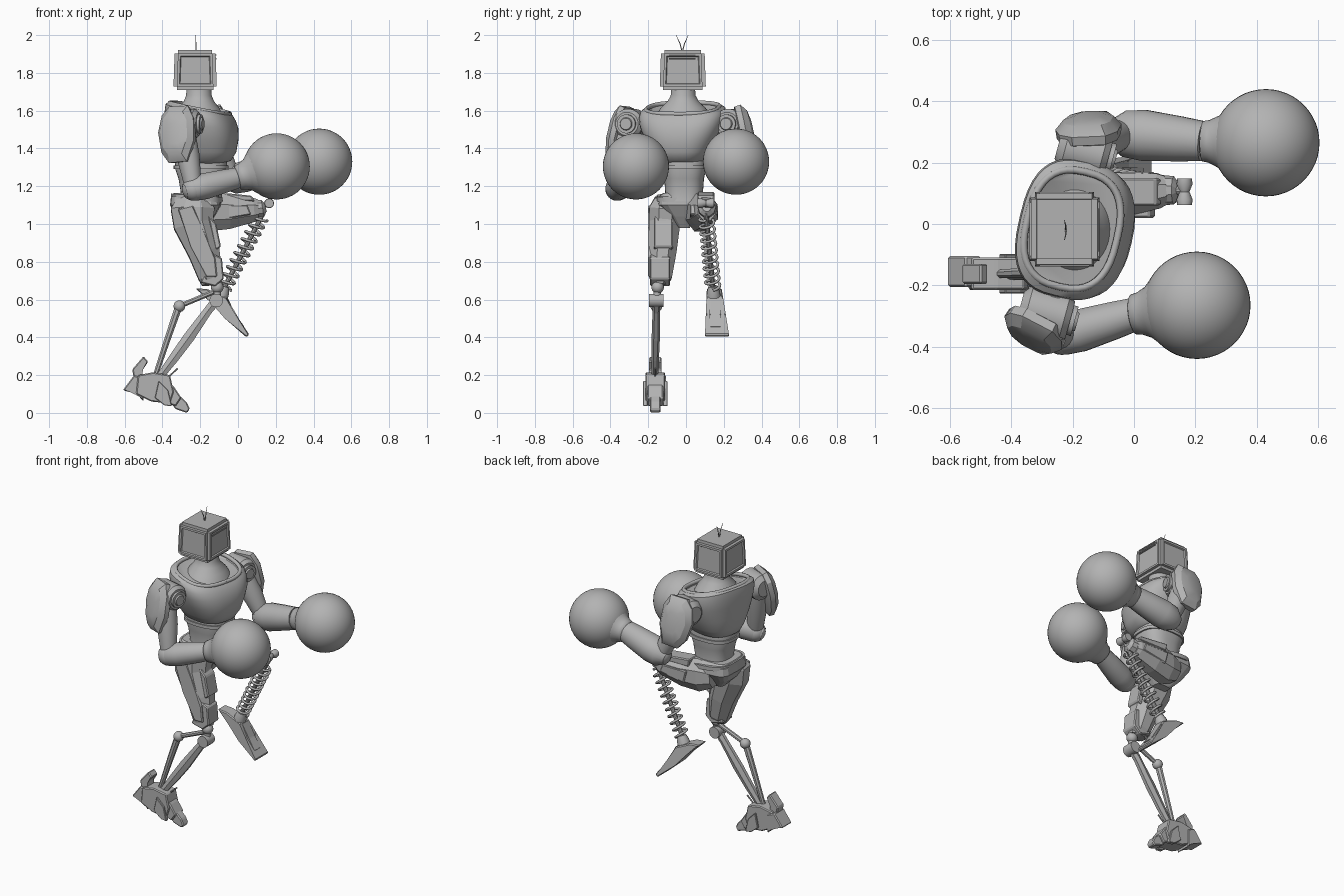
import bpy
import bmesh
import math
from mathutils import Vector, Matrix

default_cube = bpy.data.objects.get("Cube")
if default_cube:
    bpy.data.objects.remove(default_cube, do_unlink=True)

GREY = (0.45, 0.45, 0.45, 1)
metal = bpy.data.materials.new("plain_grey_metal")
metal.use_nodes = True
metal.diffuse_color = GREY
metal.node_tree.nodes["Principled BSDF"].inputs["Base Color"].default_value = GREY


def finish(name, bm, smooth=35, matrix=None):
    """Turn a bmesh into a named, coloured and shaded object."""
    if matrix:
        bm.transform(matrix)
    bmesh.ops.recalc_face_normals(bm, faces=bm.faces)
    mesh = bpy.data.meshes.new(name)
    bm.to_mesh(mesh)
    bm.free()
    mesh.materials.append(metal)
    obj = bpy.data.objects.new(name, mesh)
    bpy.context.collection.objects.link(obj)
    if smooth:
        bpy.ops.object.select_all(action='DESELECT')
        obj.select_set(True)
        bpy.context.view_layer.objects.active = obj
        bpy.ops.object.shade_smooth_by_angle(angle=math.radians(smooth))
    return obj


def loft(name, rings, smooth=35, matrix=None):
    """Skin equal rings of points and cap both ends."""
    bm = bmesh.new()
    rows = [[bm.verts.new(p) for p in ring] for ring in rings]
    count = len(rows[0])
    for low, high in zip(rows, rows[1:]):
        for i in range(count):
            j = (i + 1) % count
            bm.faces.new((low[i], low[j], high[j], high[i]))
    bm.faces.new(rows[0])
    bm.faces.new(rows[-1])
    return finish(name, bm, smooth, matrix)


def limb(name, stations, sides=20, smooth=35):
    """Sweep a section along points; each station is point, radius[, y radius]."""
    points = [Vector(s[0]) for s in stations]
    side, rings = None, []
    turn = math.pi / sides
    for i, station in enumerate(stations):
        tangent = (points[min(i + 1, len(points) - 1)] - points[max(i - 1, 0)]).normalized()
        if side is None:
            side = Vector((1, 0, 0)) if abs(tangent.y) > 0.9 else Vector((0, 1, 0))
        side = (side - tangent * side.dot(tangent)).normalized()
        up = side.cross(tangent)
        ru, rv = station[1], station[-1]
        rings.append([points[i] + up * ru * math.cos(turn * (2 * k + 1))
                      + side * rv * math.sin(turn * (2 * k + 1)) for k in range(sides)])
    return loft(name, rings, smooth)


def oval(x, z, rx, ry, power=2.6, tilt=0.0, sides=40):
    """Rounded oval ring around the vertical axis, optionally tilted forwards."""
    ring = []
    for k in range(sides):
        c, s = math.cos(math.tau * k / sides), math.sin(math.tau * k / sides)
        px = x + rx * math.copysign(abs(c) ** (2 / power), c)
        py = ry * math.copysign(abs(s) ** (2 / power), s)
        ring.append((px, py, z - tilt * px))
    return ring


def prism(name, outline, left, right, bevel=0.006):
    """Extrude a side outline between two y limits, which may depend on height."""
    limit = lambda y, z: y(z) if callable(y) else y
    bm = bmesh.new()
    a, b = [[bm.verts.new((x, limit(y, z), z)) for x, z in outline] for y in (left, right)]
    bm.faces.new(a)
    bm.faces.new(b)
    for i in range(len(a)):
        j = (i + 1) % len(a)
        bm.faces.new((a[i], a[j], b[j], b[i]))
    bmesh.ops.bevel(bm, geom=bm.edges[:], offset=bevel, segments=1, affect='EDGES', clamp_overlap=True)
    return finish(name, bm, 0)


def ball(name, centre, radius, segments=24):
    bm = bmesh.new()
    bmesh.ops.create_uvsphere(bm, u_segments=segments, v_segments=segments // 2, radius=radius)
    return finish(name, bm, 60, Matrix.Translation(centre))


def bar(name, start, end, radius, sides=16):
    return limb(name, [(start, radius), (end, radius)], sides)


# Head: tapered box with sunken panels on its four sides
bm = bmesh.new()
bmesh.ops.create_cube(bm, size=1, matrix=Matrix.Diagonal((0.23, 0.245, 0.21, 1)))
for v in bm.verts:
    if v.co.z > 0:
        v.co.x, v.co.y = v.co.x * 0.94, v.co.y * 0.94
bmesh.ops.bevel(bm, geom=bm.edges[:], offset=0.018, segments=2, affect='EDGES')
bm.normal_update()
walls = [f for f in bm.faces if f.calc_area() > 0.02 and abs(f.normal.z) < 0.5]
bmesh.ops.inset_individual(bm, faces=walls, thickness=0.018, depth=0)
bmesh.ops.inset_individual(bm, faces=walls, thickness=0.006, depth=-0.008)
finish("head", bm, 20, Matrix.Translation((-0.227, -0.017, 1.815)))
for z in (1.875, 1.895):
    bar("brow_strip", (-0.117, -0.09, z), (-0.117, 0.05, z), 0.004, 6)
for sign in (-1, 1):
    limb("antenna", [((-0.222, -0.02, 1.91), 0.003), ((-0.222, -0.02 + sign * 0.012, 1.955), 0.0025),
                     ((-0.227, -0.02 + sign * 0.032, 2.0), 0.001)], 6)

# Torso, turned slightly to the right
turned = Matrix.Translation((-0.19, -0.02, 0)) @ Matrix.Rotation(math.radians(-13), 4, 'Z')
loft("chest", [oval(*s) for s in (
    (-0.01, 1.32, 0.12, 0.10), (0, 1.335, 0.15, 0.13), (0.005, 1.38, 0.172, 0.16),
    (0.005, 1.45, 0.182, 0.195), (0, 1.52, 0.183, 0.22, 2.7, 0.08), (-0.01, 1.57, 0.178, 0.228, 2.7, 0.15),
    (-0.015, 1.60, 0.168, 0.222, 2.7, 0.2), (-0.015, 1.615, 0.152, 0.20, 2.7, 0.2),
    (-0.01, 1.595, 0.138, 0.18, 2.6, 0.2))], 40, turned)
rim = [turned @ Vector(p) for p in oval(-0.012, 1.61, 0.15, 0.192, 2.6, 0.2)]
limb("collar_rim", [(p, 0.012) for p in rim + rim[:1]], 10, 60)
loft("neck", [oval(*s, 2) for s in (
    (0, 1.57, 0.13, 0.15), (0, 1.615, 0.108, 0.118), (0, 1.65, 0.08, 0.082),
    (0, 1.68, 0.068, 0.066), (0, 1.73, 0.064, 0.062))], 50, Matrix.Translation((-0.207, -0.015, 0)))
loft("abdomen", [oval(*s) for s in (
    (0, 1.12, 0.115, 0.105), (0, 1.17, 0.108, 0.10), (0, 1.24, 0.12, 0.105),
    (0, 1.30, 0.14, 0.118), (0, 1.335, 0.135, 0.115))], 40, Matrix.Translation((-0.195, -0.01, 0)))
loft("abdomen_band", [oval(0, z, 0.146, 0.124) for z in (1.29, 1.31)], 35,
     Matrix.Translation((-0.195, -0.01, 0)))

# Pelvis
loft("pelvis", [oval(*s, 4, 0, 16) for s in (
    (0.01, 0.98, 0.05, 0.03), (0, 1.04, 0.10, 0.08), (0, 1.10, 0.135, 0.14),
    (0, 1.145, 0.13, 0.135), (0, 1.165, 0.115, 0.11))], 0, Matrix.Translation((-0.225, -0.01, 0)))
loft("belt", [oval(0, z, 0.135, 0.145, 3, 0.08) for z in (1.125, 1.15)], 35,
     Matrix.Translation((-0.22, -0.01, 0)))

# Shoulder joints and domed pads
PAD = ((-0.06, 0.15), (0.05, 0.155), (0.09, 0.09), (0.105, -0.03), (0.075, -0.145),
       (-0.03, -0.155), (-0.08, -0.10), (-0.112, 0.01), (-0.10, 0.10))


def shoulder(label, joint, pad_centre, yaw, mirror):
    joint = Vector(joint)
    forward = Vector((0.96, -0.26, 0))
    limb(label + "_shoulder", [(joint + forward * d, r) for d, r in (
        (-0.10, 0.05), (-0.075, 0.08), (0.05, 0.08), (0.07, 0.062))], 24)
    limb(label + "_shoulder_cap", [(joint + forward * d, r) for d, r in (
        (0.05, 0.05), (0.085, 0.05), (0.085, 0.034), (0.094, 0.03))], 24)
    inward = joint + Vector((-forward.y, forward.x, 0)) * 0.11 * mirror
    bar(label + "_shoulder_axle", joint, inward, 0.055)
    place = (Matrix.Translation(pad_centre) @ Matrix.Rotation(yaw, 4, 'Z')
             @ Matrix.Rotation(-mirror * 0.2, 4, 'X'))
    loft(label + "_shoulder_pad", [[(u * s, -mirror * n, w * s) for u, w in PAD] for n, s in (
        (-0.035, 0.86), (-0.03, 0.97), (0, 1), (0.03, 0.76), (0.042, 0.4))], 28, place)


shoulder("right", (-0.275, -0.295, 1.53), (-0.325, -0.355, 1.475), math.radians(-28), 1)
shoulder("left", (-0.15, 0.235, 1.53), (-0.145, 0.315, 1.48), math.radians(3), -1)


def arm(label, top, elbow, wrist, glove, bulk):
    """Upper arm, elbow, forearm and a round glove with a flared cuff."""
    top, elbow, wrist, glove = map(Vector, (top, elbow, wrist, glove))
    limb(label + "_upper_arm", [(top, 0.06), (top.lerp(elbow, 0.4), 0.062),
                                (top.lerp(elbow, 0.8), 0.05), (elbow, 0.045)])
    ball(label + "_elbow", elbow, 0.062)
    back = elbow + (elbow - wrist).normalized() * 0.05
    limb(label + "_forearm", [(back, 0.04), (elbow, 0.064 * bulk), (elbow.lerp(wrist, 0.25), 0.07 * bulk),
                              (elbow.lerp(wrist, 0.7), 0.062 * bulk), (wrist, 0.055 * bulk)])
    limb(label + "_cuff", [(wrist.lerp(glove, t), r) for t, r in (
        (-0.02, 0.055), (0, 0.066), (0.1, 0.07), (0.25, 0.085), (0.42, 0.12), (0.55, 0.14))], 32, 60)
    ball(label + "_glove", glove, 0.175, 48)


arm("right", (-0.285, -0.32, 1.48), (-0.235, -0.365, 1.185), (0, -0.295, 1.245), (0.205, -0.265, 1.305), 1)
arm("left", (-0.14, 0.26, 1.48), (-0.03, 0.295, 1.235), (0.225, 0.27, 1.30), (0.43, 0.265, 1.33), 1.2)

# Standing right thigh with armour plates
limb("right_thigh", [((-0.235, -0.10, 1.13), 0.09, 0.07), ((-0.24, -0.11, 1.08), 0.125, 0.092),
                     ((-0.235, -0.115, 1.0), 0.115, 0.09), ((-0.18, -0.125, 0.85), 0.09, 0.08),
                     ((-0.145, -0.135, 0.72), 0.07, 0.065), ((-0.14, -0.14, 0.68), 0.055, 0.045)], 8, 0)
prism("thigh_side_plate", [(-0.32, 1.08), (-0.24, 1.1), (-0.19, 0.98), (-0.12, 0.82),
                           (-0.11, 0.72), (-0.17, 0.72), (-0.25, 0.88)],
      lambda z: -0.202, lambda z: -0.12)
prism("thigh_front_plate", [(-0.16, 1.05), (-0.115, 1.0), (-0.09, 0.88), (-0.12, 0.86)], -0.17, -0.07)
prism("knee_guard", [(-0.13, 0.84), (-0.085, 0.82), (-0.075, 0.71), (-0.12, 0.67), (-0.2, 0.69)], -0.19, -0.085)

# Right lower leg: bent-back linkage with two bars
ball("right_knee", (-0.11, -0.15, 0.665), 0.033)
bar("knee_stem", (-0.11, -0.15, 0.68), (-0.11, -0.155, 0.59), 0.02)
bar("knee_roller", (-0.115, -0.195, 0.595), (-0.115, -0.12, 0.595), 0.036)
limb("shin_blade", [((-0.1, -0.157, 0.615), 0.03, 0.022), ((-0.16, -0.157, 0.54), 0.026, 0.02),
                    ((-0.26, -0.16, 0.4), 0.034, 0.022), ((-0.34, -0.163, 0.29), 0.03, 0.02),
                    ((-0.43, -0.165, 0.17), 0.02, 0.016)], 6, 0)
bar("upper_link", (-0.13, -0.155, 0.64), (-0.31, -0.157, 0.565), 0.014, 8)
ball("link_joint", (-0.31, -0.157, 0.565), 0.031)
limb("rear_rod", [((-0.315, -0.157, 0.56), 0.021), ((-0.37, -0.16, 0.4), 0.018),
                  ((-0.44, -0.163, 0.19), 0.014)], 8, 0)

# Right foot: heel, arch and segmented toes
prism("foot_arch", [(-0.53, 0.2), (-0.45, 0.215), (-0.36, 0.2), (-0.34, 0.11),
                    (-0.36, 0.05), (-0.46, 0.06), (-0.54, 0.1)], -0.215, -0.11)
prism("foot_heel", [(-0.61, 0.12), (-0.55, 0.2), (-0.5, 0.18), (-0.5, 0.06), (-0.535, 0.1)], -0.205, -0.105)
prism("heel_fin", [(-0.56, 0.23), (-0.5, 0.3), (-0.475, 0.27), (-0.51, 0.23), (-0.5, 0.17), (-0.55, 0.17)], -0.195, -0.13)
prism("toe_base", [(-0.39, 0.18), (-0.34, 0.14), (-0.3, 0.08), (-0.33, 0.035), (-0.37, 0.05)], -0.205, -0.12)
prism("toe_tip", [(-0.33, 0.11), (-0.27, 0.055), (-0.255, 0.02), (-0.27, 0.0), (-0.33, 0.02), (-0.35, 0.045)], -0.19, -0.135)
for y in (-0.215, -0.11):
    prism("side_claw", [(-0.42, 0.17), (-0.37, 0.12), (-0.35, 0.035), (-0.39, 0.04), (-0.44, 0.08)],
          y - 0.012, y + 0.012, 0.003)
bar("ankle_spur", (-0.39, -0.163, 0.17), (-0.32, -0.163, 0.235), 0.005, 6)

# Raised left thigh and knee
limb("left_thigh", [((-0.24, 0.06, 1.07), 0.08, 0.07), ((-0.16, 0.075, 1.065), 0.112, 0.085),
                    ((-0.05, 0.095, 1.065), 0.098, 0.08), ((0.08, 0.108, 1.075), 0.07, 0.062),
                    ((0.105, 0.11, 1.075), 0.06, 0.05)], 8, 0)
prism("left_thigh_top_plate", [(-0.13, 1.17), (0.07, 1.15), (0.09, 1.12), (-0.12, 1.12)], 0.06, 0.15)
prism("left_thigh_side_plate", [(-0.12, 1.1), (0.05, 1.1), (0.07, 1.05), (-0.1, 1.02)], 0.02, 0.17)
limb("left_knee_cap", [((0.09, 0.11, 1.08), 0.05), ((0.13, 0.11, 1.085), 0.046), ((0.145, 0.11, 1.09), 0.025)], 10, 0)
limb("left_knee_knuckle", [((0.165, y, 1.11), r) for y, r in (
    (0.062, 0.024), (0.08, 0.026), (0.105, 0.016), (0.13, 0.026), (0.148, 0.024))], 14)
bar("knee_pin", (0.12, 0.11, 1.09), (0.165, 0.11, 1.11), 0.015, 10)

# Spring leg
spring_top, spring_end = Vector((0.135, 0.105, 1.06)), Vector((-0.085, 0.145, 0.64))
bar("spring_core", spring_top, spring_end, 0.013, 10)
along = (spring_end - spring_top).normalized()
across = along.cross(Vector((0, 1, 0))).normalized()
beside = along.cross(across)
TURNS, STEPS = 10, 16
coil = []
for k in range(TURNS * STEPS + 1):
    angle = math.tau * k / STEPS
    centre = spring_top.lerp(spring_end, 0.06 + 0.88 * k / (TURNS * STEPS))
    coil.append((centre + (across * math.cos(angle) + beside * math.sin(angle)) * 0.038, 0.0075))
limb("spring_coil", coil, 8, 60)

# Wedge foot under the spring, hanging toe down
prism("left_foot", [(-0.225, 0.66), (-0.16, 0.655), (-0.06, 0.61), (-0.02, 0.52), (0.06, 0.415),
                    (0.045, 0.4), (-0.07, 0.5), (-0.14, 0.58)],
      lambda z: 0.10 + 0.04 * (z - 0.4), lambda z: 0.23 - 0.16 * (z - 0.4))
prism("left_foot_instep", [(-0.055, 0.61), (-0.012, 0.52), (0.035, 0.455), (0.0, 0.46), (-0.08, 0.56)],
      0.125, 0.185, 0.004)
limb("left_ankle", [((-0.07, 0.143, 0.67), 0.025), ((-0.08, 0.145, 0.64), 0.036), ((-0.1, 0.147, 0.59), 0.04)], 12)
